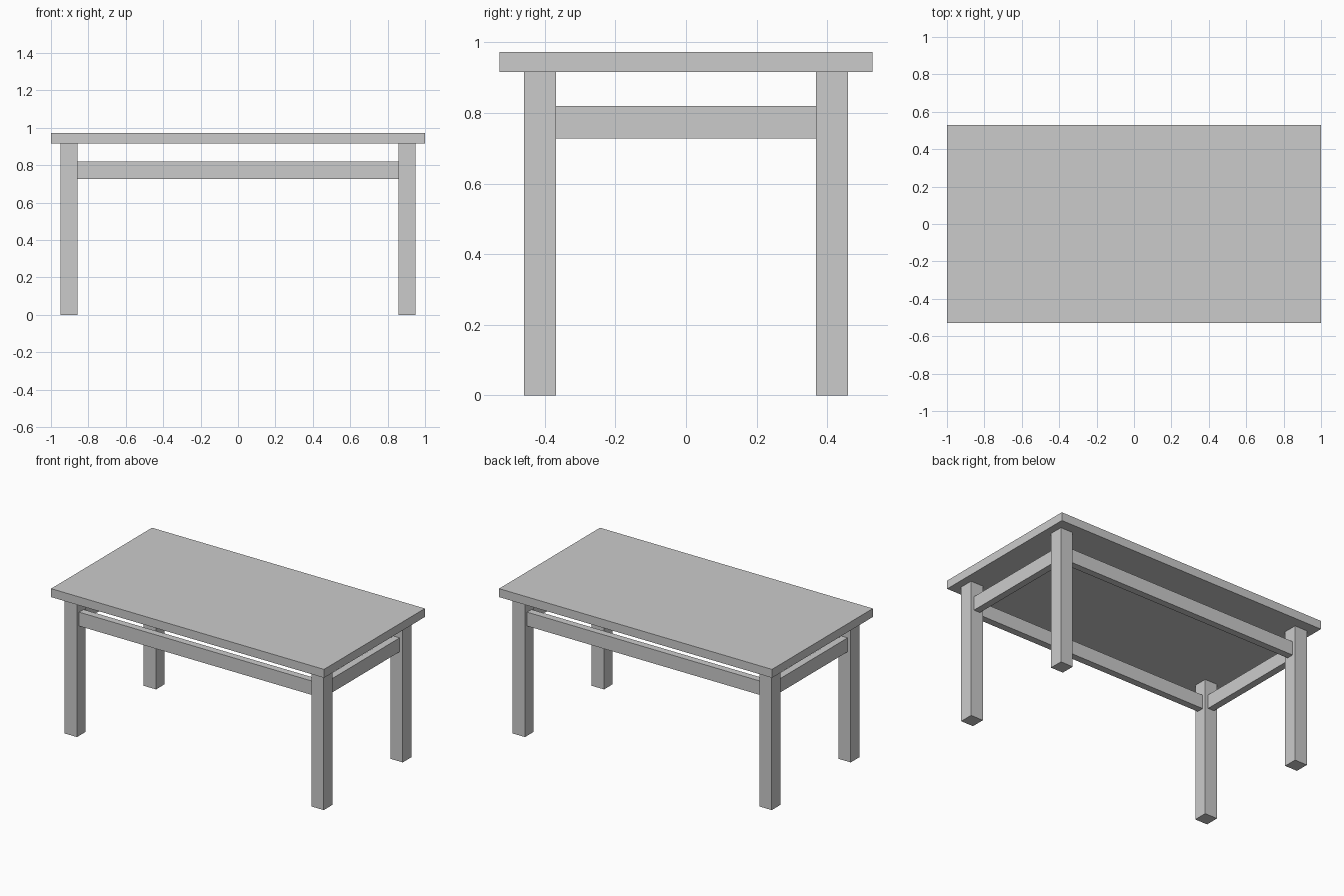
import bpy

if "Cube" in bpy.data.objects:
    bpy.data.objects.remove(bpy.data.objects["Cube"])


def box(name, center, size):
    bpy.ops.mesh.primitive_cube_add(size=1, location=center)
    obj = bpy.context.object
    obj.name = name
    obj.scale = size
    bpy.ops.object.transform_apply(location=False, rotation=False, scale=True)
    return obj


LEG = 0.091                 # square leg width
LEG_X, LEG_Y = 0.904, 0.4135  # leg centres
TOP_Z0, TOP_Z1 = 0.916, 0.972
RAIL_Z, RAIL_H, RAIL_T = 0.773, 0.092, 0.046

# Table top
box("table_top", (0, 0, (TOP_Z0 + TOP_Z1) / 2), (2, 1.056, TOP_Z1 - TOP_Z0))

# Four legs
for sy, depth in ((-1, "front"), (1, "back")):
    for sx, side in ((-1, "left"), (1, "right")):
        box(f"{depth}_{side}_leg", (sx * LEG_X, sy * LEG_Y, TOP_Z0 / 2), (LEG, LEG, TOP_Z0))

# Rails between the legs, centred on the leg thickness
for s, name in ((-1, "front_rail"), (1, "back_rail")):
    box(name, (0, s * LEG_Y, RAIL_Z), (2 * LEG_X - LEG, RAIL_T, RAIL_H))
for s, name in ((-1, "left_rail"), (1, "right_rail")):
    box(name, (s * LEG_X, 0, RAIL_Z), (RAIL_T, 2 * LEG_Y - LEG, RAIL_H))
